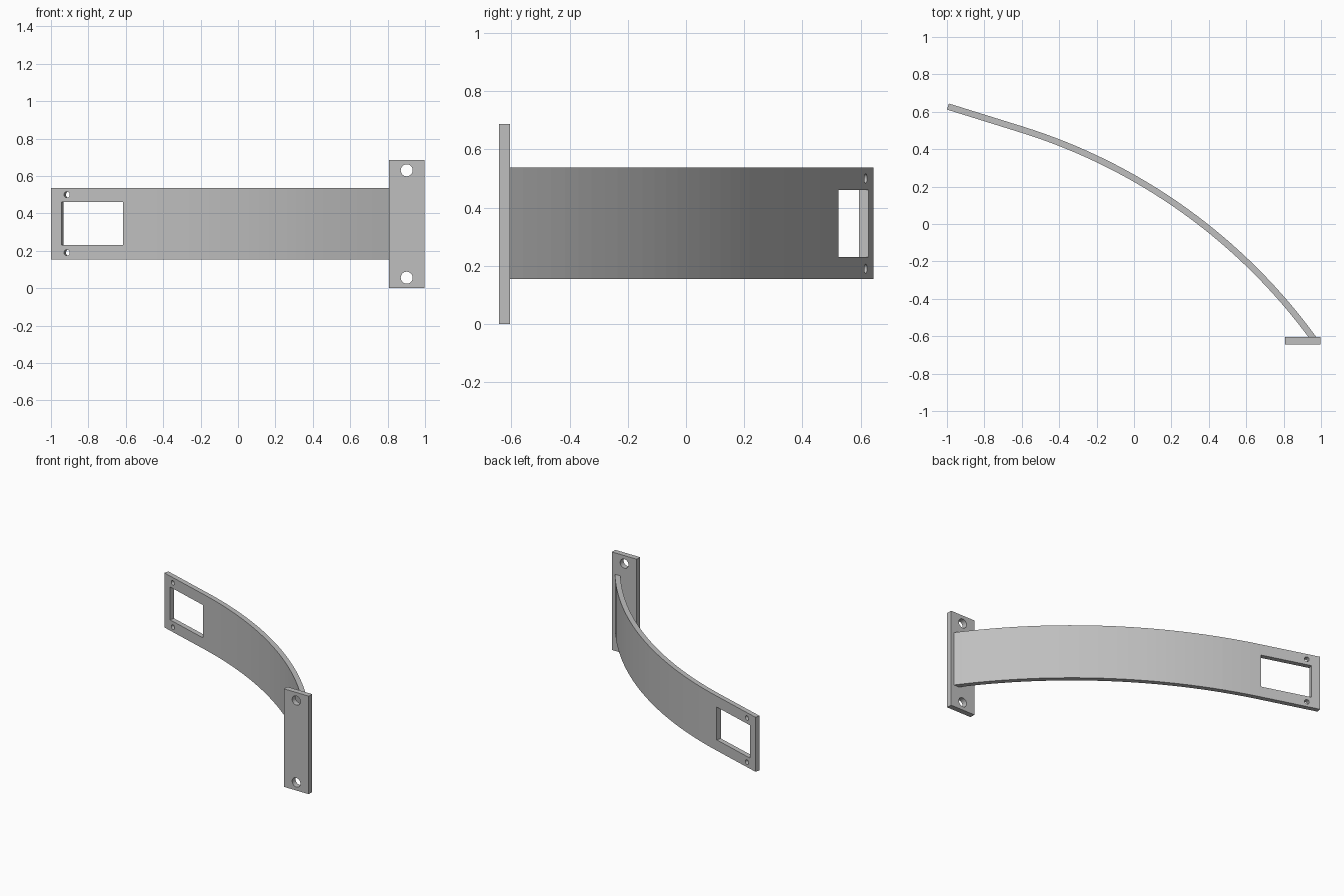
import bpy, bmesh
from math import sin, cos, asin, radians, pi
from mathutils import Matrix, Vector

if "Cube" in bpy.data.objects:
    bpy.data.objects.remove(bpy.data.objects["Cube"])

grey = bpy.data.materials.new("light grey")
grey.use_nodes = True
colour = (0.52, 0.52, 0.52, 1)
grey.diffuse_color = colour
grey.node_tree.nodes["Principled BSDF"].inputs["Base Color"].default_value = colour


def make_object(name, bm):
    bmesh.ops.recalc_face_normals(bm, faces=bm.faces)
    mesh = bpy.data.meshes.new(name)
    bm.to_mesh(mesh)
    bm.free()
    mesh.materials.append(grey)
    obj = bpy.data.objects.new(name, mesh)
    bpy.context.collection.objects.link(obj)
    return obj


def box(name, size, matrix):
    bm = bmesh.new()
    bmesh.ops.create_cube(bm, size=1, matrix=matrix @ Matrix.Diagonal((*size, 1)))
    return make_object(name, bm)


def drill(radius, matrix):
    # Cylinder lying along the local y axis
    bm = bmesh.new()
    bmesh.ops.create_cone(bm, cap_ends=True, segments=32, radius1=radius, radius2=radius,
                          depth=0.2, matrix=matrix @ Matrix.Rotation(pi / 2, 4, 'X'))
    return make_object("hole_cutter", bm)


def cut(obj, cutters):
    for c in cutters:
        mod = obj.modifiers.new("cut", 'BOOLEAN')
        mod.operation = 'DIFFERENCE'
        mod.solver = 'EXACT'
        mod.object = c
    bpy.context.view_layer.update()
    deps = bpy.context.evaluated_depsgraph_get()
    mesh = bpy.data.meshes.new_from_object(obj.evaluated_get(deps))
    obj.modifiers.clear()
    obj.data = mesh
    for c in cutters:
        bpy.data.objects.remove(c)


# Curved arm: a straight tip followed by an arc, seen from above
HALF, Z0, Z1, ZMID = 0.017, 0.155, 0.537, 0.345
TILT, RADIUS, STEPS = radians(17.3), 3.05, 32
tip = Vector((-0.995, 0.628))
bend = tip + 0.414 * Vector((cos(TILT), -sin(TILT)))
end_angle = asin(sin(TILT) + (0.965 - bend.x) / RADIUS)

path = [(tip, TILT)]
for i in range(STEPS + 1):
    a = TILT + (end_angle - TILT) * i / STEPS
    path.append((bend + RADIUS * Vector((sin(a) - sin(TILT), cos(a) - cos(TILT))), a))

outer = [p + HALF * Vector((sin(a), cos(a))) for p, a in path]
inner = [p - HALF * Vector((sin(a), cos(a))) for p, a in path]
bm = bmesh.new()
face = bm.faces.new([bm.verts.new((p.x, p.y, Z0)) for p in outer + inner[::-1]])
top = bmesh.ops.extrude_face_region(bm, geom=[face])["geom"]
bmesh.ops.translate(bm, vec=(0, 0, Z1 - Z0),
                    verts=[v for v in top if isinstance(v, bmesh.types.BMVert)])
arm = make_object("curved_arm", bm)

# Window and two small screw holes in the straight tip
tip_frame = Matrix.Translation((tip.x, tip.y, ZMID)) @ Matrix.Rotation(-TILT, 4, 'Z')
cutters = [box("window_cutter", (0.345, 0.2, 0.23), tip_frame @ Matrix.Translation((0.231, 0, 0)))]
for side in (-1, 1):
    cutters.append(drill(0.016, tip_frame @ Matrix.Translation((0.089, 0, side * 0.155))))
cut(arm, cutters)

# Mounting plate with two bolt holes
plate = box("mounting_plate", (0.192, 0.038, 0.687), Matrix.Translation((0.902, -0.624, 0.3435)))
cut(plate, [drill(0.032, Matrix.Translation((0.902, -0.624, 0.3435 + side * 0.287)))
            for side in (-1, 1)])
